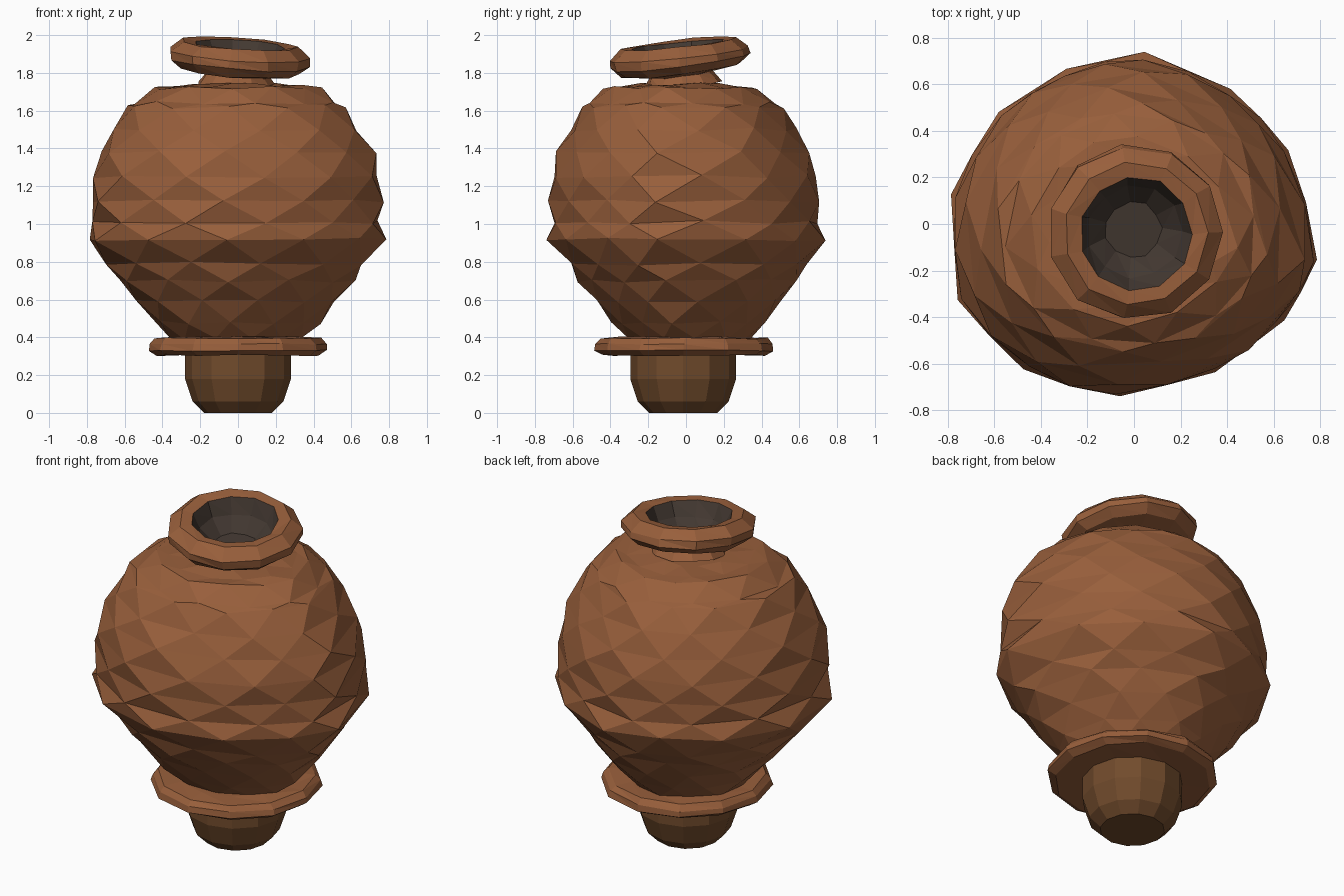
import bpy, bmesh, random
from math import sin, cos, pi, radians
from mathutils import Matrix, Vector

random.seed(7)

cube = bpy.data.objects.get("Cube")
if cube:
    bpy.data.objects.remove(cube, do_unlink=True)


def make_material(name, color):
    mat = bpy.data.materials.new(name)
    mat.use_nodes = True
    mat.diffuse_color = (*color, 1)
    mat.node_tree.nodes["Principled BSDF"].inputs["Base Color"].default_value = (*color, 1)
    return mat


clay = make_material("terracotta", (0.315, 0.114, 0.044))
wood = make_material("dark_brown", (0.165, 0.07, 0.025))
soot = make_material("dark_inside", (0.056, 0.040, 0.031))


def regular_outline(sides):
    return [Vector((cos(2 * pi * k / sides), sin(2 * pi * k / sides))) for k in range(sides)]


def lathe(name, profile, outline, mats, jitter=0.0, stagger=False, place=Matrix(),
          dark_from=None):
    """Stack scaled copies of an outline along a (radius, height) profile."""
    def wobble():
        return random.uniform(-jitter, jitter)

    bm = bmesh.new()
    sides = len(outline)
    rings = []
    for i, (r, z) in enumerate(profile):
        ring = []
        for k in range(sides):
            p = outline[k]
            if stagger and i % 2 == 0:
                p = (p + outline[(k + 1) % sides]) * 0.51
            ring.append(bm.verts.new(place @ Vector((p.x * r + wobble(), p.y * r + wobble(),
                                                     z + wobble()))))
        rings.append(ring)
    for i, (low, high) in enumerate(zip(rings, rings[1:])):
        for k in range(sides):
            n = (k + 1) % sides
            if stagger and i % 2 == 0:
                faces = [(low[k], high[n], high[k]), (low[k], low[n], high[n])]
            else:
                faces = [(low[k], low[n], high[k]), (low[n], high[n], high[k])]
            for f in faces:
                face = bm.faces.new(f)
                if dark_from is not None and i >= dark_from:
                    face.material_index = 1
    bm.faces.new(list(reversed(rings[0])))
    cap = bm.faces.new(rings[-1])
    cap.material_index = 0 if dark_from is None else 1
    bmesh.ops.recalc_face_normals(bm, faces=bm.faces[:])
    mesh = bpy.data.meshes.new(name)
    bm.to_mesh(mesh)
    bm.free()
    for m in mats:
        mesh.materials.append(m)
    obj = bpy.data.objects.new(name, mesh)
    bpy.context.collection.objects.link(obj)
    return obj


# Foot plug under the collar
lathe("foot_plug", [(0.18, 0), (0.24, 0.06), (0.28, 0.18), (0.28, 0.32)],
      regular_outline(12), [wood], place=Matrix.Translation((0, -0.015, 0)))

# Flat collar between foot and belly
lathe("collar", [(0.27, 0.31), (0.43, 0.305), (0.475, 0.33), (0.47, 0.365),
                 (0.44, 0.395), (0.34, 0.40)],
      regular_outline(12), [clay], jitter=0.005, place=Matrix.Translation((0, -0.01, 0)))

# Rough belly: uneven twelve-sided outline, leaning slightly forward as it rises
plan = [(0.80, -0.15), (0.67, 0.33), (0.42, 0.58), (0.04, 0.74), (-0.30, 0.67),
        (-0.58, 0.49), (-0.80, 0.13), (-0.76, -0.32), (-0.47, -0.63), (-0.07, -0.735),
        (0.35, -0.63), (0.64, -0.42)]
belly = [(0.36, 0.395), (0.44, 0.48), (0.55, 0.59), (0.63, 0.70), (0.70, 0.79),
         (0.795, 0.92), (0.785, 1.01), (0.775, 1.12), (0.775, 1.25), (0.725, 1.38),
         (0.665, 1.50), (0.58, 1.62), (0.55, 1.64), (0.44, 1.72),
         (0.37, 1.728), (0.23, 1.738)]
lean = Matrix.Translation((0, 0.022, 0))
lean[1][2] = -0.028
lathe("belly", belly, [Vector(p) / 0.8 for p in plan], [clay], jitter=0.01,
      stagger=True, place=lean)

# Tilted lip with a short neck below and a dark hollow
tilt = (Matrix.Translation((0.005, -0.035, 1.882))
        @ Matrix.Rotation(radians(6.5), 4, "X") @ Matrix.Rotation(radians(4), 4, "Y"))
lip = [(0.21, -0.15), (0.17, -0.09), (0.32, -0.07), (0.375, -0.025), (0.375, 0.02),
       (0.31, 0.075), (0.245, 0.065), (0.20, -0.02), (0.12, -0.10)]
lathe("lip", lip, regular_outline(11), [clay, soot], jitter=0.006, place=tilt, dark_from=6)
